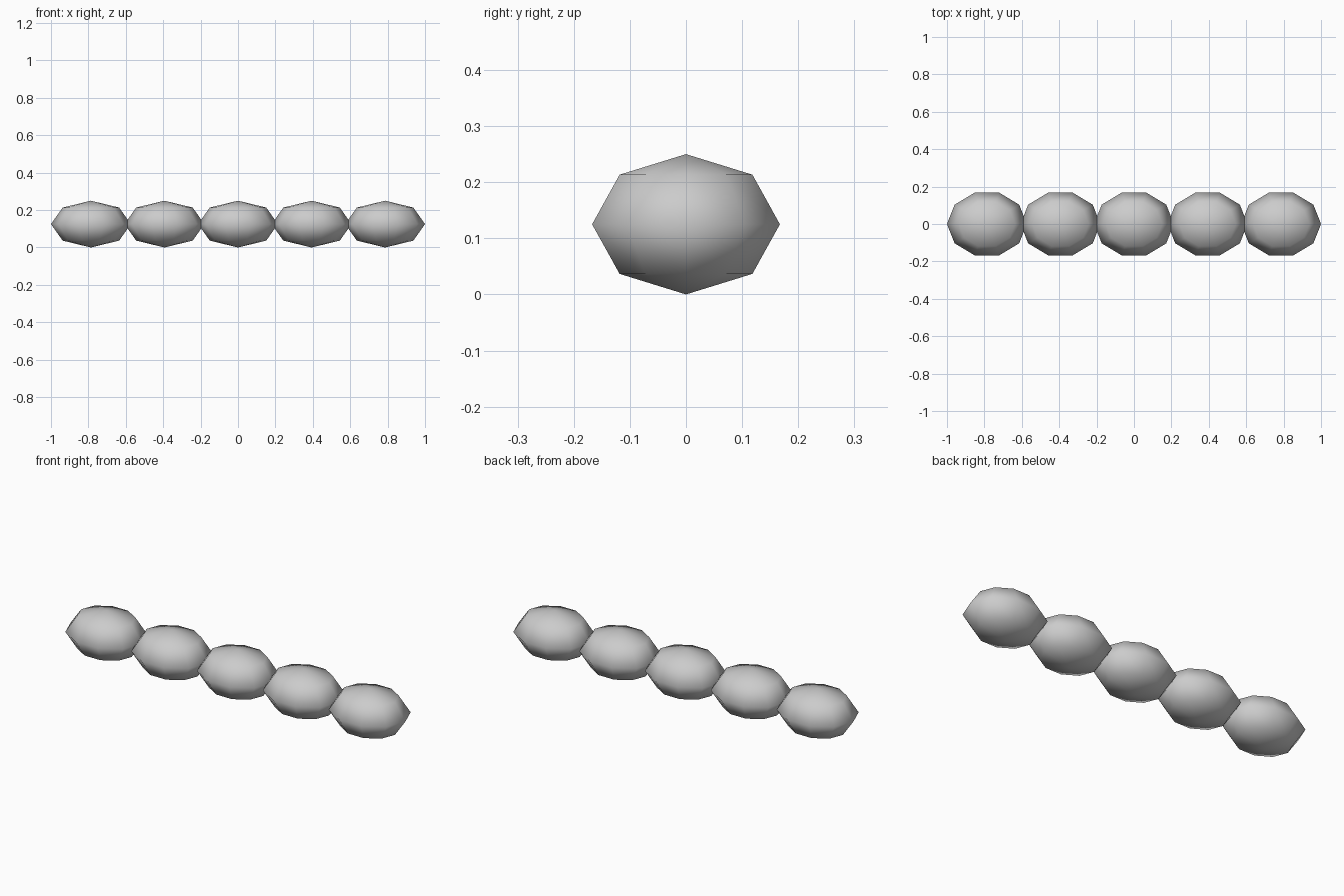
import bpy

if "Cube" in bpy.data.objects:
    bpy.data.objects.remove(bpy.data.objects["Cube"])

RX, RY, RZ = 0.2135, 0.176, 0.125   # bead radii
COUNT = 5
SPACING = (1 - RX) / 2              # outer beads reach x = +-1


def bead(index):
    x = (index - (COUNT - 1) / 2) * SPACING
    bpy.ops.mesh.primitive_uv_sphere_add(segments=10, ring_count=4, radius=1,
                                         location=(x, 0, RZ))
    obj = bpy.context.object
    obj.name = f"bead_{index + 1}"
    # Turn the mesh so equator corners lie on the x axis, then flatten
    obj.rotation_euler.z = -1.5707963
    bpy.ops.object.transform_apply(location=False, rotation=True, scale=False)
    obj.scale = (RX, RY, RZ)
    bpy.ops.object.transform_apply(location=False, rotation=False, scale=True)
    bpy.ops.object.shade_smooth()


# Row of overlapping beads
for i in range(COUNT):
    bead(i)
